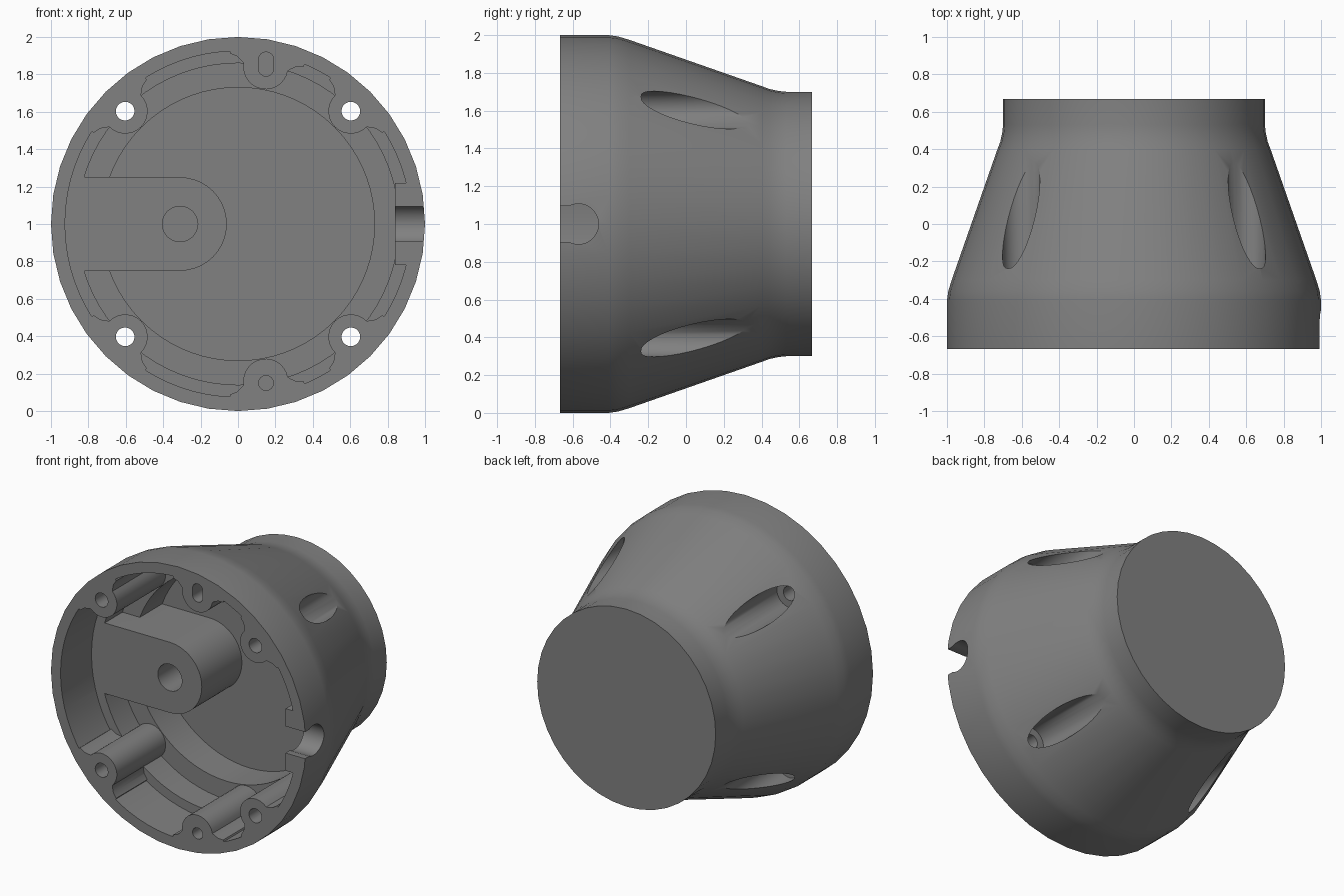
import bpy, bmesh
from math import sin, cos, pi, radians
from mathutils import Vector

cube = bpy.data.objects.get("Cube")
if cube:
    bpy.data.objects.remove(cube, do_unlink=True)

grey = bpy.data.materials.new("mid grey")
grey.use_nodes = True
colour = (0.22, 0.22, 0.22, 1)
grey.diffuse_color = colour
grey.node_tree.nodes["Principled BSDF"].inputs["Base Color"].default_value = colour

AXIS_Z = 1.0
FRONT, BACK = -0.667, 0.667
SHELF, STEP, FLOOR = -0.32, -0.12, 0.13


def loft(name, rings):
    """Closed solid through matching rings of points."""
    bm = bmesh.new()
    loops = [[bm.verts.new(p) for p in ring] for ring in rings]
    n = len(loops[0])
    for a, b in zip(loops, loops[1:]):
        for i in range(n):
            j = (i + 1) % n
            bm.faces.new((a[i], a[j], b[j], b[i]))
    bm.faces.new(loops[0])
    bm.faces.new(loops[-1][::-1])
    bmesh.ops.recalc_face_normals(bm, faces=bm.faces)
    mesh = bpy.data.meshes.new(name)
    bm.to_mesh(mesh)
    bm.free()
    mesh.materials.append(grey)
    ob = bpy.data.objects.new(name, mesh)
    bpy.context.collection.objects.link(ob)
    return ob


def lathe(name, profile, n, x=0, z=AXIS_Z):
    """Turned solid along y from (y, radius) pairs."""
    return loft(name, [[(x + r * sin(2 * pi * i / n), y, z + r * cos(2 * pi * i / n))
                        for i in range(n)] for y, r in profile])


def prism(name, outline, y0, y1):
    return loft(name, [[(x, y, z) for x, z in outline] for y in (y0, y1)])


def arc(cx, cz, r, a0, a1, n=12):
    return [(cx + r * cos(radians(a0 + (a1 - a0) * i / n)),
             cz + r * sin(radians(a0 + (a1 - a0) * i / n))) for i in range(n + 1)]


def cut(target, tool):
    mod = target.modifiers.new("cut", 'BOOLEAN')
    mod.operation, mod.solver, mod.object = 'DIFFERENCE', 'EXACT', tool
    bpy.context.view_layer.update()
    graph = bpy.context.evaluated_depsgraph_get()
    mesh = bpy.data.meshes.new_from_object(target.evaluated_get(graph))
    target.modifiers.clear()
    target.data = mesh
    bpy.data.objects.remove(tool, do_unlink=True)


def polar(angle, r=0.853):
    return r * cos(radians(angle)), AXIS_Z + r * sin(radians(angle))


# Tapered outer shell
housing = lathe("housing", [(FRONT, 1), (-0.41, 1), (-0.36, 0.993), (-0.30, 0.975),
                            (0.40, 0.73), (0.44, 0.715), (0.49, 0.704), (0.53, 0.70),
                            (BACK, 0.70)], 40)

# Stepped cavity with bosses, a flat wall pad and the arm left standing
cavity = lathe("cavity", [(-0.8, 0.925), (SHELF, 0.925), (SHELF, 0.86), (STEP, 0.86),
                          (STEP, 0.73), (FLOOR, 0.73)], 72)

flare = [(0.865, 0.135), (0.882, 0.16), (0.89, 0.2), (1.05, 0.23)]
boss_outline = ([(u, -v) for u, v in flare[::-1]] + arc(0.853, 0, 0.12, 270, 90, 14) + flare)
for angle in (45, 80, 135, 225, 280, 315):
    c, s = cos(radians(angle)), sin(radians(angle))
    outline = [(u * c - v * s, AXIS_Z + u * s + v * c) for u, v in boss_outline]
    cut(cavity, prism("boss", outline, -0.9, -0.05))

pad = [(0.84, 0.78), (1.1, 0.78), (1.1, 1.22), (0.84, 1.22)]
cut(cavity, prism("wall_pad", pad, -0.9, -0.05))

arm = [(-1.1, 0.75)] + arc(-0.31, AXIS_Z, 0.25, -90, 90, 20) + [(-1.1, 1.25)]
cut(cavity, prism("arm", arm, SHELF, 0.3))
cut(housing, cavity)

# Blind hole in the arm
cut(housing, lathe("arm_hole", [(-0.5, 0.095), (0.0, 0.095)], 24, -0.31))

# Screw holes with open recesses in the taper
for angle in (45, 135, 225, 315):
    x, z = polar(angle)
    cut(housing, lathe("recess", [(-0.30, 0.1), (0.8, 0.1)], 32, x, z))
    cut(housing, lathe("screw_hole", [(-0.8, 0.05), (-0.2, 0.05)], 20, x, z))

# Locating slot and pin hole
slot = arc(0.15, 1.88, 0.04, 0, 180, 8) + arc(0.15, 1.83, 0.04, 180, 360, 8)
cut(housing, prism("locating_slot", slot, -0.8, -0.4))
cut(housing, lathe("pin_hole", [(-0.8, 0.04), (-0.4, 0.04)], 16, 0.15, 0.15))

# Cable notch through the side wall
notch = [(-0.8, 1.095)] + arc(-0.57, AXIS_Z, 0.107, 118, -118, 24) + [(-0.8, 0.905)]
cut(housing, loft("cable_notch", [[(x, y, z) for y, z in notch] for x in (0.7, 1.1)]))

# Smooth shading with crisp rims
bpy.ops.object.select_all(action='DESELECT')
housing.select_set(True)
bpy.context.view_layer.objects.active = housing
bpy.ops.object.shade_smooth_by_angle(angle=radians(30))
